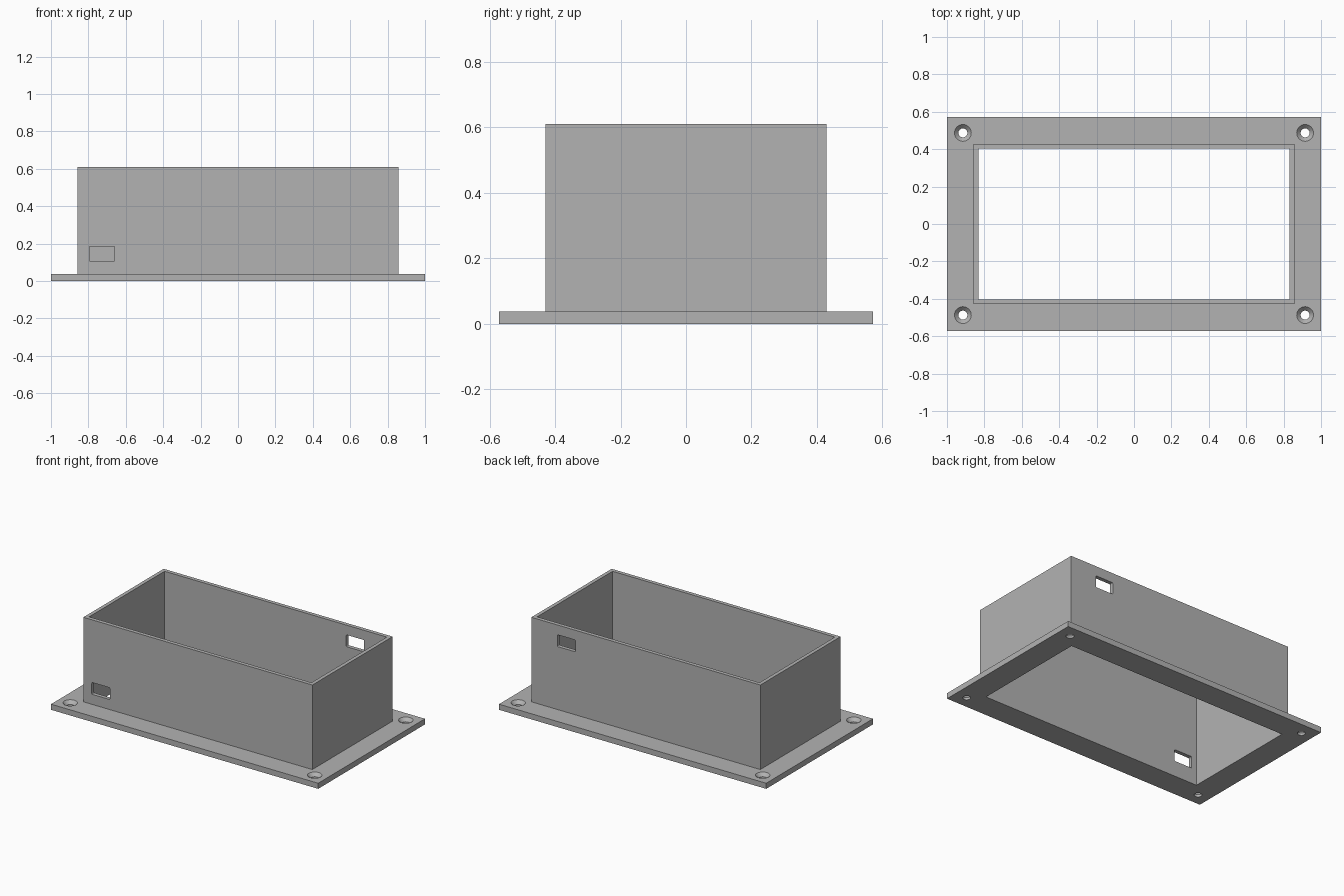
import bpy
import bmesh

if "Cube" in bpy.data.objects:
    bpy.data.objects.remove(bpy.data.objects["Cube"], do_unlink=True)

grey = bpy.data.materials.new("plain grey")
grey.use_nodes = True
colour = (0.45, 0.45, 0.45, 1)
grey.diffuse_color = colour
grey.node_tree.nodes["Principled BSDF"].inputs["Base Color"].default_value = colour

FLANGE_TOP, RIM = 0.038, 0.61


def finish(name, bm):
    bmesh.ops.recalc_face_normals(bm, faces=bm.faces)
    mesh = bpy.data.meshes.new(name)
    bm.to_mesh(mesh)
    bm.free()
    mesh.materials.append(grey)
    obj = bpy.data.objects.new(name, mesh)
    bpy.context.collection.objects.link(obj)
    return obj


def skin(bm, rings):
    """Bridge consecutive vertex rings with quads."""
    for a, b in zip(rings, rings[1:]):
        n = len(a)
        for i in range(n):
            j = (i + 1) % n
            bm.faces.new((a[i], a[j], b[j], b[i]))


def cut(target, cutter):
    mod = target.modifiers.new("cut", "BOOLEAN")
    mod.operation, mod.solver, mod.object = "DIFFERENCE", "EXACT", cutter
    bpy.context.view_layer.objects.active = target
    bpy.ops.object.modifier_apply(modifier=mod.name)
    bpy.data.objects.remove(cutter, do_unlink=True)


# Open box with a mounting flange: a rectangular section swept round the frame
profile = [(1, 0.571, 0), (1, 0.571, FLANGE_TOP), (0.857, 0.429, FLANGE_TOP),
           (0.857, 0.429, RIM), (0.832, 0.403, RIM), (0.832, 0.403, 0)]
corners = [(-1, -1), (1, -1), (1, 1), (-1, 1)]
bm = bmesh.new()
rings = [[bm.verts.new((sx * x, sy * y, z)) for sx, sy in corners]
         for x, y, z in profile]
skin(bm, rings + rings[:1])
housing = finish("flanged_housing", bm)


# Countersunk screw holes in the flange corners
def screw_cutter(x, y):
    bm = bmesh.new()
    rings = []
    for r, z in [(0.024, -0.02), (0.024, 0.016), (0.045, FLANGE_TOP), (0.045, 0.06)]:
        made = bmesh.ops.create_circle(bm, segments=32, radius=r)["verts"]
        bmesh.ops.translate(bm, verts=made, vec=(x, y, z))
        rings.append(made)
    skin(bm, rings)
    bm.faces.new(rings[0])
    bm.faces.new(rings[-1])
    return finish("screw_cutter", bm)


for sx, sy in corners:
    cut(housing, screw_cutter(sx * 0.915, sy * 0.487))


# Cable windows with slightly rounded corners, low in front and high at the back
def window_cutter(x, y, z):
    bm = bmesh.new()
    bmesh.ops.create_cube(bm, size=1)
    bmesh.ops.scale(bm, verts=bm.verts, vec=(0.135, 0.1, 0.08))
    bmesh.ops.translate(bm, verts=bm.verts, vec=(x, y, z))
    along_y = [e for e in bm.edges
               if abs(e.verts[0].co.y - e.verts[1].co.y) > 0.05]
    bmesh.ops.bevel(bm, geom=along_y, offset=0.006, segments=3,
                    profile=0.5, affect="EDGES")
    return finish("window_cutter", bm)


for place in [(-0.727, -0.416, 0.146), (0.595, 0.416, 0.504)]:
    cut(housing, window_cutter(*place))

# Smooth hole walls, crisp box edges
bpy.ops.object.select_all(action="DESELECT")
housing.select_set(True)
bpy.context.view_layer.objects.active = housing
bpy.ops.object.shade_smooth_by_angle(angle=0.5)
